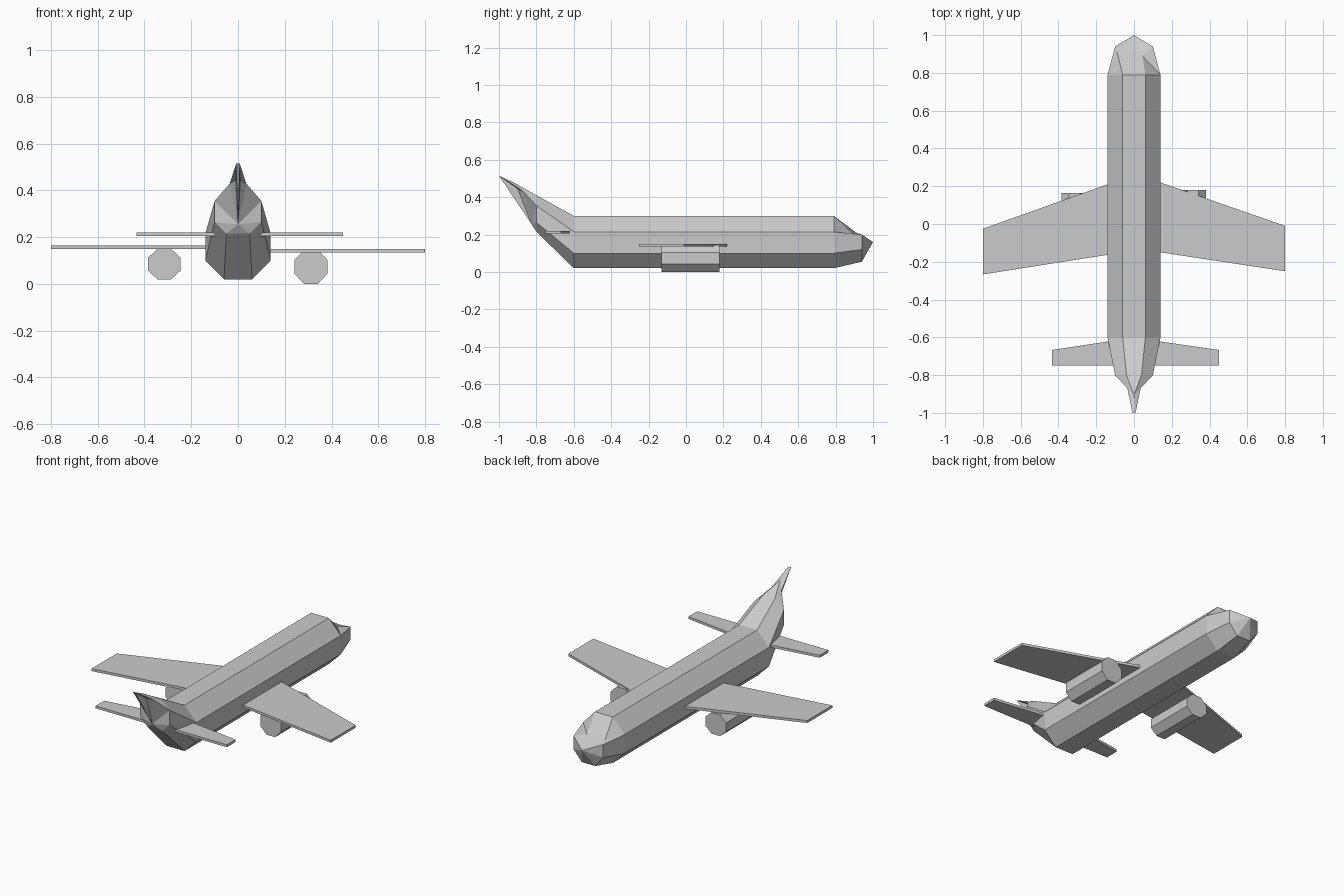
import bpy, bmesh, math

if "Cube" in bpy.data.objects:
    bpy.data.objects.remove(bpy.data.objects["Cube"], do_unlink=True)

grey = bpy.data.materials.new("light grey")
grey.use_nodes = True
COLOUR = (0.6, 0.6, 0.6, 1)
grey.diffuse_color = COLOUR
grey.node_tree.nodes["Principled BSDF"].inputs["Base Color"].default_value = COLOUR


def finish(name, bm):
    """Turn a bmesh into a flat shaded object."""
    bmesh.ops.recalc_face_normals(bm, faces=bm.faces)
    mesh = bpy.data.meshes.new(name)
    bm.to_mesh(mesh)
    bm.free()
    mesh.materials.append(grey)
    obj = bpy.data.objects.new(name, mesh)
    bpy.context.collection.objects.link(obj)
    return obj


def plate(name, outline, bottom, top):
    """Extrude a plan outline into a thin plate."""
    bm = bmesh.new()
    face = bm.faces.new([bm.verts.new((x, y, bottom)) for x, y in outline])
    new = bmesh.ops.extrude_face_region(bm, geom=[face])["geom"]
    for v in new:
        if isinstance(v, bmesh.types.BMVert):
            v.co.z = top
    return finish(name, bm)


# Fuselage: right half of each ring from belly to roof, mirrored into an octagon
def ring(bm, y, half):
    pts = half + [(-x, z) for x, z in reversed(half)]
    return [bm.verts.new((x, y, z)) for x, z in pts]


body = [(0.06, 0.02), (0.14, 0.10), (0.14, 0.215), (0.06, 0.30)]
tail_half = [(0.05, 0.215), (0.10, 0.265), (0.10, 0.355), (0.04, 0.41)]

bm = bmesh.new()
tail, rear, front = ring(bm, -0.8, tail_half), ring(bm, -0.6, body), ring(bm, 0.79, body)
for a, b in ((tail, rear), (rear, front)):
    for i in range(8):
        j = (i + 1) % 8
        bm.faces.new((a[i], a[j], b[j], b[i]))

# Nose: short tapered ring, pointed tip and sloping windscreen
cheek = ring(bm, 0.94, [(0.045, 0.055), (0.10, 0.12), (0.10, 0.20)])
tip = bm.verts.new((0, 1, 0.16))
screen_r = bm.verts.new((0.045, 0.89, 0.205))
screen_l = bm.verts.new((-0.09, 0.91, 0.21))
lower = front[5:] + front[:3]
lower_cheek = cheek[3:] + cheek[:3]
for i in range(5):
    bm.faces.new((lower[i], lower[i + 1], lower_cheek[i + 1], lower_cheek[i]))
    bm.faces.new((lower_cheek[i], lower_cheek[i + 1], tip))
bm.faces.new((front[3], front[4], screen_l, screen_r))
bm.faces.new((screen_l, screen_r, tip))
for side, roof, corner, screen in ((front[2], front[3], cheek[2], screen_r),
                                   (front[5], front[4], cheek[3], screen_l)):
    bm.faces.new((side, roof, screen))
    bm.faces.new((side, screen, corner))
    bm.faces.new((corner, screen, tip))

# Tail: swept closing faces with a thin fin ending in a spike
apex = bm.verts.new((0, -0.905, 0.47))
heel = bm.verts.new((0, -0.825, 0.255))
spikes = []
for s, (belly, low, high, roof) in ((1, tail[:4]), (-1, tail[:3:-1])):
    lobe = bm.verts.new((s * 0.035, -0.87, 0.43))
    root = bm.verts.new((s * 0.01, -0.9, 0.445))
    spike = bm.verts.new((s * 0.008, -1, 0.515))
    spikes.append(spike)
    for f in ((roof, apex, lobe), (roof, lobe, high), (high, lobe, heel),
              (low, high, heel), (belly, low, heel), (lobe, root, heel),
              (lobe, spike, root), (root, spike, heel), (lobe, apex, spike)):
        bm.faces.new(f)
bm.faces.new((tail[0], tail[7], heel))
bm.faces.new((tail[3], tail[4], apex))
bm.faces.new((spikes[0], spikes[1], apex))
bm.faces.new((spikes[0], spikes[1], heel))
finish("fuselage", bm)

# Main wings, the two sides at slightly different heights
plate("left_wing", [(0.12, 0.227), (0.8, -0.01), (0.8, -0.25), (0.12, -0.147)], 0.135, 0.15)
plate("right_wing", [(-0.12, 0.217), (-0.8, -0.025), (-0.8, -0.267), (-0.12, -0.16)], 0.15, 0.165)

# Tailplanes
for name, s, end in (("left_tailplane", 1, 0.45), ("right_tailplane", -1, 0.435)):
    plate(name, [(s * 0.09, -0.615), (s * end, -0.667), (s * end, -0.75), (s * 0.09, -0.75)],
          0.205, 0.22)


# Engines: closed octagonal drums with flat sides up
def engine(name, x, y, z, width, height, length):
    bm = bmesh.new()
    r = 0.5 / math.cos(math.pi / 8)
    bmesh.ops.create_cone(bm, cap_ends=True, segments=8, radius1=r, radius2=r, depth=1)
    for v in bm.verts:
        angle = math.atan2(v.co.y, v.co.x)
        step = math.floor(angle / (math.pi / 4) + 0.25) + 0.5
        a = step * math.pi / 4
        v.co = (x + width * r * math.cos(a), y + length * v.co.z, z + height * r * math.sin(a))
    return finish(name, bm)


engine("left_engine", 0.312, 0.025, 0.073, 0.14, 0.145, 0.31)
engine("right_engine", -0.315, 0.008, 0.085, 0.14, 0.13, 0.31)
